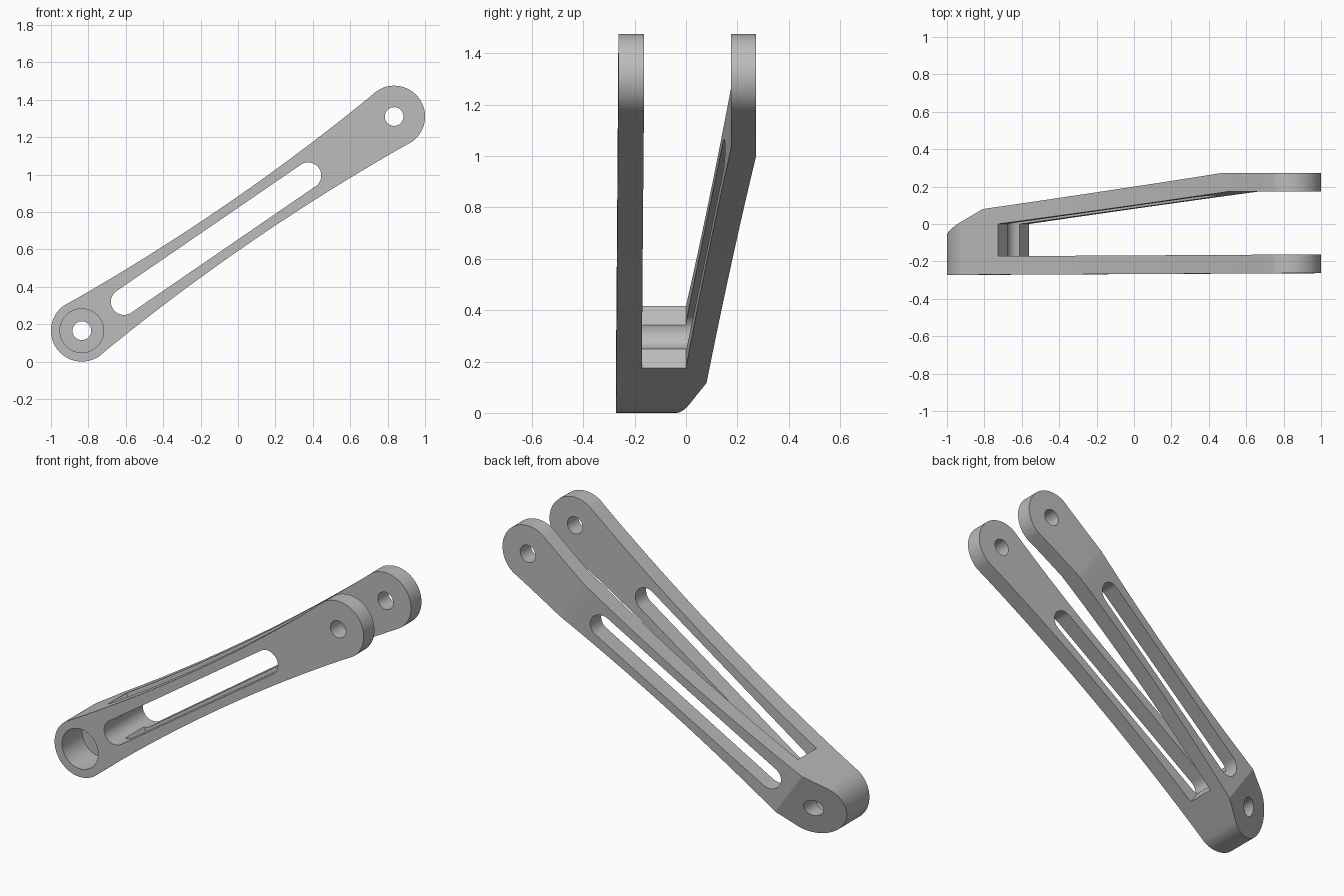
import bpy, bmesh
from math import sin, cos, pi, atan2, hypot, radians
from mathutils import Matrix

cube = bpy.data.objects.get("Cube")
if cube:
    bpy.data.objects.remove(cube, do_unlink=True)

# Pivot centres in the side plane; the arm is drawn along x and then tilted
LOW, HIGH = (-0.835, 0.165), (0.835, 1.31)
RUN, RISE = HIGH[0] - LOW[0], HIGH[1] - LOW[1]
LENGTH = hypot(RUN, RISE)
TILT = Matrix.Translation((LOW[0], 0, LOW[1])) @ Matrix.Rotation(-atan2(RISE, RUN), 4, 'Y')
END_R, WAIST = 0.165, 0.12


def prism(name, points, start, end, axis):
    """Extrude a closed outline along y (side outline) or z (plan outline)."""
    bm = bmesh.new()
    if axis == 'Y':
        place, step = (lambda a, b: (a, start, b)), (0, end - start, 0)
    else:
        place, step = (lambda a, b: (a, b, start)), (0, 0, end - start)
    face = bm.faces.new([bm.verts.new(place(a, b)) for a, b in points])
    ext = bmesh.ops.extrude_face_region(bm, geom=[face])
    moved = [v for v in ext["geom"] if isinstance(v, bmesh.types.BMVert)]
    bmesh.ops.translate(bm, verts=moved, vec=step)
    bmesh.ops.recalc_face_normals(bm, faces=bm.faces)
    bm.transform(TILT)
    mesh = bpy.data.meshes.new(name)
    bm.to_mesh(mesh)
    bm.free()
    obj = bpy.data.objects.new(name, mesh)
    bpy.context.collection.objects.link(obj)
    return obj


def arc(cx, r, a0, a1, n):
    return [(cx + r * cos(a0 + (a1 - a0) * i / n), r * sin(a0 + (a1 - a0) * i / n))
            for i in range(n + 1)]


def circle(cx, r, n=48):
    return arc(cx, r, 0, 2 * pi, n)[:-1]


def combine(target, tool, operation):
    mod = target.modifiers.new(operation.title(), 'BOOLEAN')
    mod.object, mod.operation, mod.solver = tool, operation, 'EXACT'
    bpy.ops.object.select_all(action='DESELECT')
    bpy.context.view_layer.objects.active = target
    target.select_set(True)
    bpy.ops.object.modifier_apply(modifier=mod.name)
    bpy.data.objects.remove(tool, do_unlink=True)


def edge(u):
    """Half width of the gently waisted arm."""
    half = LENGTH / 2
    return WAIST + (END_R - 0.001 - WAIST) * ((u - half) / half) ** 2


# Side outline: round ends joined by shallow concave edges
steps = [LENGTH * i / 24 for i in range(1, 24)]
outline = arc(LENGTH, END_R, -pi / 2, pi / 2, 36)
outline += [(u, edge(u)) for u in reversed(steps)]
outline += arc(0, END_R, pi / 2, 3 * pi / 2, 36)
outline += [(u, -edge(u)) for u in steps]
arm = prism("forked_arm", outline, -0.6, 0.6, 'Y')

# Plan outline: a straight front prong and a splayed rear prong with a sloped heel
plan = [(-0.3, -0.273), (2.4, -0.262), (2.4, -0.162), (0.232, -0.172),
        (0.232, 0.0), (1.735, 0.175), (2.4, 0.175), (2.4, 0.273),
        (1.68, 0.273), (0.137, 0.08), (-0.3, -0.144)]
combine(arm, prism("plan_cutter", plan, -0.5, 0.5, 'Z'), 'INTERSECT')

# Long slot through both prongs
slot = arc(1.467, 0.07, -pi / 2, pi / 2, 20) + arc(0.273, 0.07, pi / 2, 3 * pi / 2, 20)
combine(arm, prism("slot_cutter", slot, -0.7, 0.7, 'Y'), 'DIFFERENCE')

# Pin holes at both ends and the deep counterbore in the front of the heel
for centre in (0, LENGTH):
    combine(arm, prism("hole_cutter", circle(centre, 0.05), -0.7, 0.7, 'Y'), 'DIFFERENCE')
combine(arm, prism("bore_cutter", circle(0, 0.117), -0.7, -0.085, 'Y'), 'DIFFERENCE')

# Plain grey finish
grey = bpy.data.materials.new("plain_grey")
grey.use_nodes = True
colour = (0.5, 0.5, 0.5, 1)
grey.diffuse_color = colour
grey.node_tree.nodes["Principled BSDF"].inputs["Base Color"].default_value = colour
arm.data.materials.clear()
arm.data.materials.append(grey)
for poly in arm.data.polygons:
    poly.material_index = 0

bpy.context.view_layer.objects.active = arm
arm.select_set(True)
bpy.ops.object.shade_smooth_by_angle(angle=radians(20))
